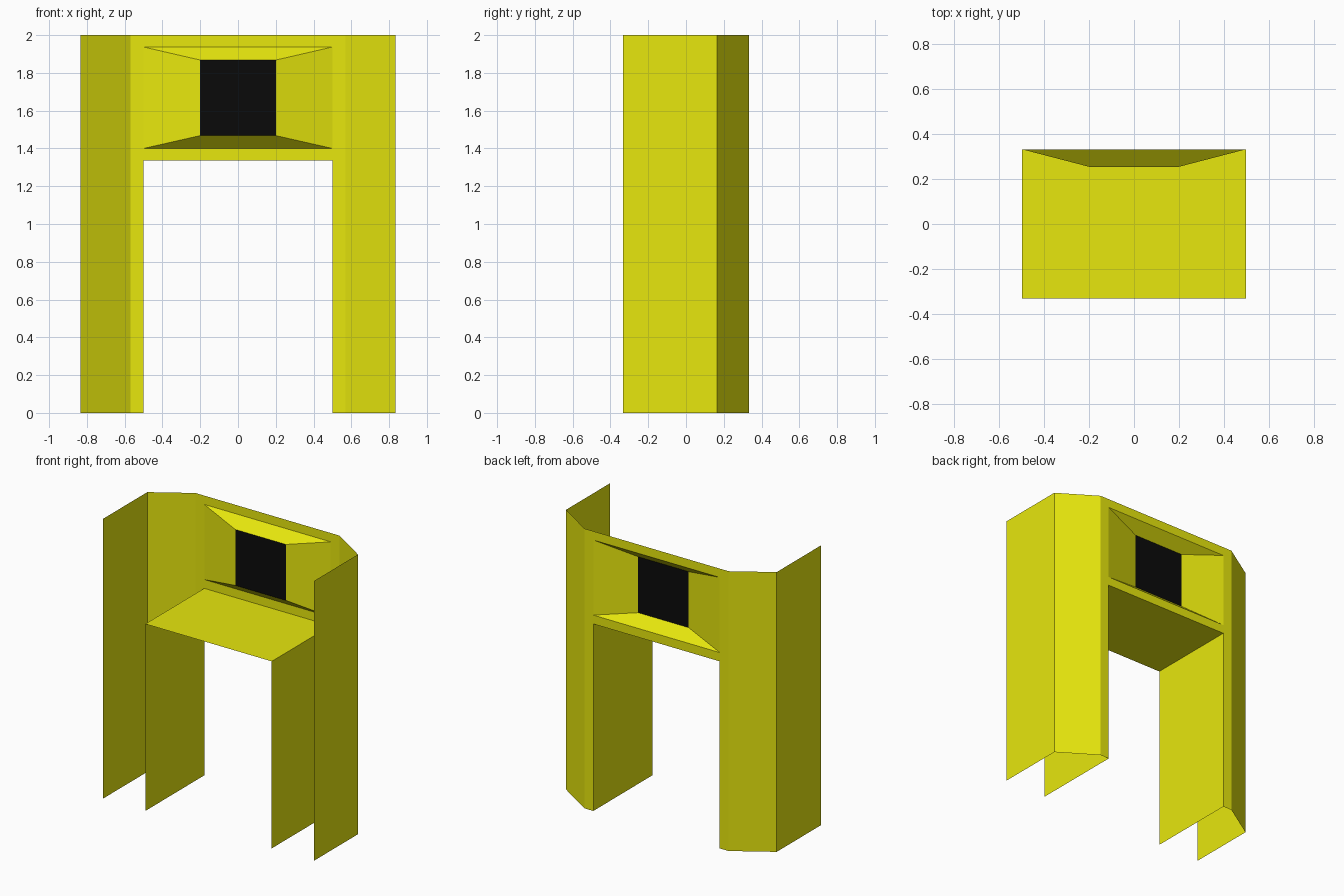
import bpy

if "Cube" in bpy.data.objects:
    bpy.data.objects.remove(bpy.data.objects["Cube"])

def material(name, rgb):
    m = bpy.data.materials.new(name)
    m.diffuse_color = (*rgb, 1.0)
    m.use_nodes = True
    m.node_tree.nodes["Principled BSDF"].inputs["Base Color"].default_value = m.diffuse_color
    return m

yellow = material("yellow", (0.8, 0.8, 0.004))
black = material("black", (0.003, 0.003, 0.003))

HW, IN, EDGE, D = 0.833, 0.5, 0.57, 0.333   # half width, opening, chamfer start, half depth
TOP, LINTEL = 2.0, 1.337

def build(name, verts, faces, mat):
    me = bpy.data.meshes.new(name)
    me.from_pydata(verts, [], faces)
    me.materials.append(mat)
    ob = bpy.data.objects.new(name, me)
    bpy.context.collection.objects.link(ob)
    return ob

def sheet(name, path, z0, z1, mat=yellow, mirror=False):
    """Vertical open sheet that follows a plan-view path."""
    n = len(path)
    verts = [(x, y, z) for z in (z0, z1) for x, y in path]
    faces = [(i, i + n, i + n + 1, i + 1) for i in range(n - 1)]
    ob = build(name, verts, faces, mat)
    if mirror:
        ob.modifiers.new("mirror", 'MIRROR').use_mirror_merge = False
    return ob

def rect(w, y, z0, z1):
    return [(-w, y, z0), (w, y, z0), (w, y, z1), (-w, y, z1)]

# Outer pillar shells: side wall, chamfer and narrow flat strip
sheet("pillar_shell", [(HW, -D), (HW, 0.165), (EDGE, D), (IN, D)], 0, TOP, mirror=True)

# Inner faces of the doorway
sheet("door_jamb", [(IN, D), (IN, -D)], 0, LINTEL, mirror=True)

# Underside of the lintel
build("lintel_soffit", [(-IN, -D, LINTEL), (-IN, D, LINTEL), (IN, D, LINTEL), (IN, -D, LINTEL)],
      [(0, 1, 2, 3)], yellow)

# Strips above and below the recess
Z0, Z1 = 1.40, 1.937
sheet("upper_strip", [(IN, D), (-IN, D)], Z1, TOP)
sheet("lower_strip", [(IN, D), (-IN, D)], LINTEL, Z0)

# Sloping recess and its black panel
inner = rect(0.2, 0.255, 1.468, 1.868)
build("recess_slopes", rect(IN, D, Z0, Z1) + inner,
      [(i, (i + 1) % 4, (i + 1) % 4 + 4, i + 4) for i in range(4)], yellow)
build("recess_panel", inner, [(3, 2, 1, 0)], black)
